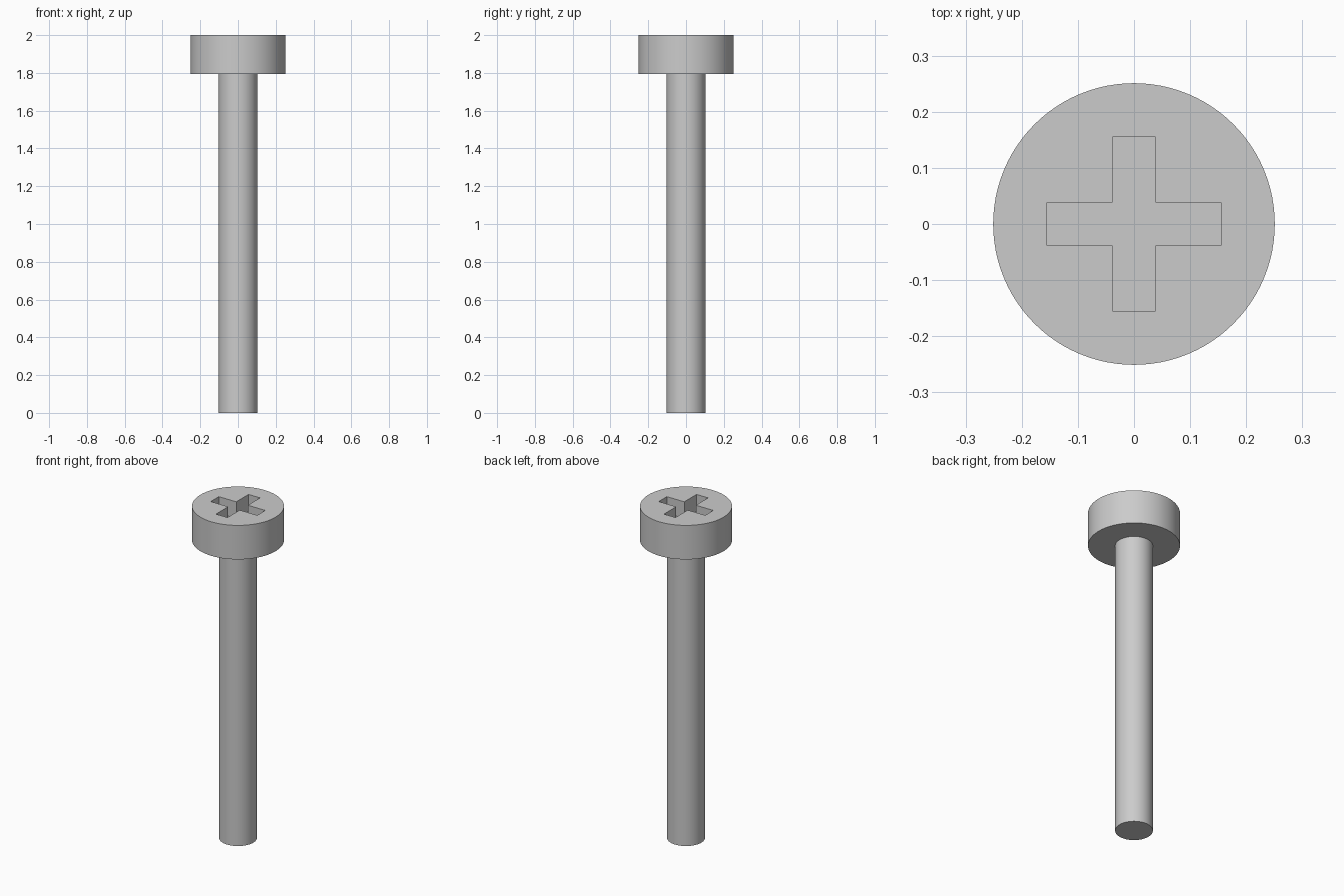
import bpy
import bmesh
import math

cube = bpy.data.objects.get("Cube")
if cube:
    bpy.data.objects.remove(cube, do_unlink=True)

HEIGHT = 2.0
HEAD_BASE = 1.795
HEAD_RADIUS = 0.251
SHAFT_RADIUS = 0.103
SLOT_REACH, SLOT_HALF, SLOT_DEPTH = 0.155, 0.0385, 0.1

steel = bpy.data.materials.new("grey steel")
steel.use_nodes = True
steel.diffuse_color = (0.6, 0.6, 0.6, 1)
steel.node_tree.nodes["Principled BSDF"].inputs["Base Color"].default_value = (0.6, 0.6, 0.6, 1)


def prism(name, outline, bottom, top):
    """Extrude a flat outline between two heights."""
    bm = bmesh.new()
    base = bm.faces.new([bm.verts.new((x, y, bottom)) for x, y in outline])
    result = bmesh.ops.extrude_face_region(bm, geom=[base], use_keep_orig=True)
    verts = [v for v in result["geom"] if isinstance(v, bmesh.types.BMVert)]
    bmesh.ops.translate(bm, verts=verts, vec=(0, 0, top - bottom))
    bmesh.ops.recalc_face_normals(bm, faces=bm.faces)
    mesh = bpy.data.meshes.new(name)
    bm.to_mesh(mesh)
    bm.free()
    mesh.materials.append(steel)
    obj = bpy.data.objects.new(name, mesh)
    bpy.context.collection.objects.link(obj)
    return obj


def circle(radius, sides=96):
    return [(radius * math.cos(math.tau * i / sides), radius * math.sin(math.tau * i / sides))
            for i in range(sides)]


# Cross outline: one arm corner group turned through four quarters
cross = []
for quarter in range(4):
    c, s = ((1, 0), (0, 1), (-1, 0), (0, -1))[quarter]
    for x, y in ((SLOT_REACH, -SLOT_HALF), (SLOT_REACH, SLOT_HALF), (SLOT_HALF, SLOT_HALF)):
        cross.append((c * x - s * y, s * x + c * y))

# Shaft and head
shaft = prism("shaft", circle(SHAFT_RADIUS), 0, HEAD_BASE)
head = prism("head", circle(HEAD_RADIUS), HEAD_BASE, HEIGHT)

# Cross recess cut into the head, then the cutter is discarded
cutter = prism("recess_cutter", cross, HEIGHT - SLOT_DEPTH, HEIGHT + 0.1)
cutter.hide_render = True
cut = head.modifiers.new("cross_recess", "BOOLEAN")
cut.operation = "DIFFERENCE"
cut.solver = "EXACT"
cut.object = cutter
bpy.ops.object.select_all(action="DESELECT")
bpy.context.view_layer.objects.active = head
head.select_set(True)
bpy.ops.object.modifier_apply(modifier=cut.name)
bpy.data.objects.remove(cutter, do_unlink=True)

# Smooth round walls with crisp rims
shaft.select_set(True)
bpy.ops.object.shade_smooth_by_angle(angle=math.radians(30))
